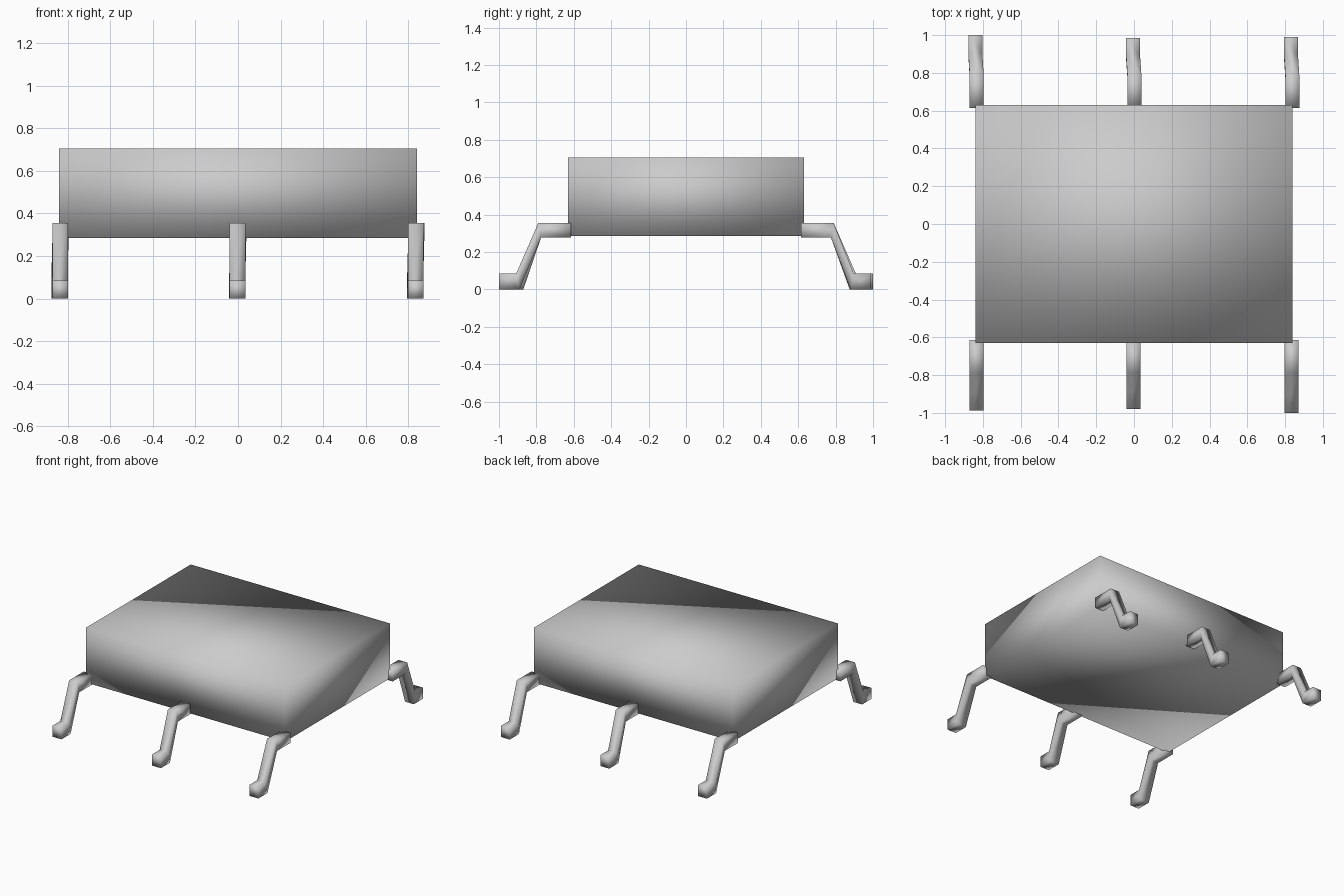
import bpy, bmesh

if "Cube" in bpy.data.objects:
    bpy.data.objects.remove(bpy.data.objects["Cube"])


def finish(bm, name):
    bmesh.ops.recalc_face_normals(bm, faces=bm.faces)
    mesh = bpy.data.meshes.new(name)
    bm.to_mesh(mesh)
    bm.free()
    for p in mesh.polygons:
        p.use_smooth = True
    obj = bpy.data.objects.new(name, mesh)
    bpy.context.collection.objects.link(obj)
    return obj


# Body: plain block with soft shading
bm = bmesh.new()
bmesh.ops.create_cube(bm, size=1)
for v in bm.verts:
    v.co = (v.co.x * 1.68, v.co.y * 1.26, v.co.z * 0.42 + 0.495)
finish(bm, "body")

# Leg side profile: (y bottom, z bottom, y top, z top) from hip to foot
SECTIONS = [(0.615, 0.277, 0.615, 0.355), (0.775, 0.277, 0.79, 0.355),
            (0.89, 0.0, 0.908, 0.085), (1.0, 0.0, 1.0, 0.085)]


def leg(name, x, side, reach, bend):
    bm = bmesh.new()
    rings = []
    for i, (yb, zb, yt, zt) in enumerate(SECTIONS):
        cx = x + (bend if i > 1 else 0)
        off = (reach - 1.0) if i > 1 else 0
        l, r = cx - 0.037, cx + 0.037
        yb, yt = side * (yb + off), side * (yt + off)
        rings.append([bm.verts.new(c) for c in
                      ((l, yb, zb), (r, yb, zb), (r, yt, zt), (l, yt, zt))])
    for a, b in zip(rings, rings[1:]):
        for k in range(4):
            n = (k + 1) % 4
            bm.faces.new((a[k], a[n], b[n], b[k]))
    bm.faces.new(rings[0])
    bm.faces.new(rings[-1])
    finish(bm, name)


# Six legs: three at the front, three at the back with a slight bend
leg("front_left_leg", -0.835, -1, 0.988, 0)
leg("front_middle_leg", -0.002, -1, 0.98, 0)
leg("front_right_leg", 0.835, -1, 1.0, 0)
leg("back_left_leg", -0.833, 1, 1.0, -0.007)
leg("back_middle_leg", 0.002, 1, 0.985, -0.007)
leg("back_right_leg", 0.838, 1, 0.99, -0.007)
